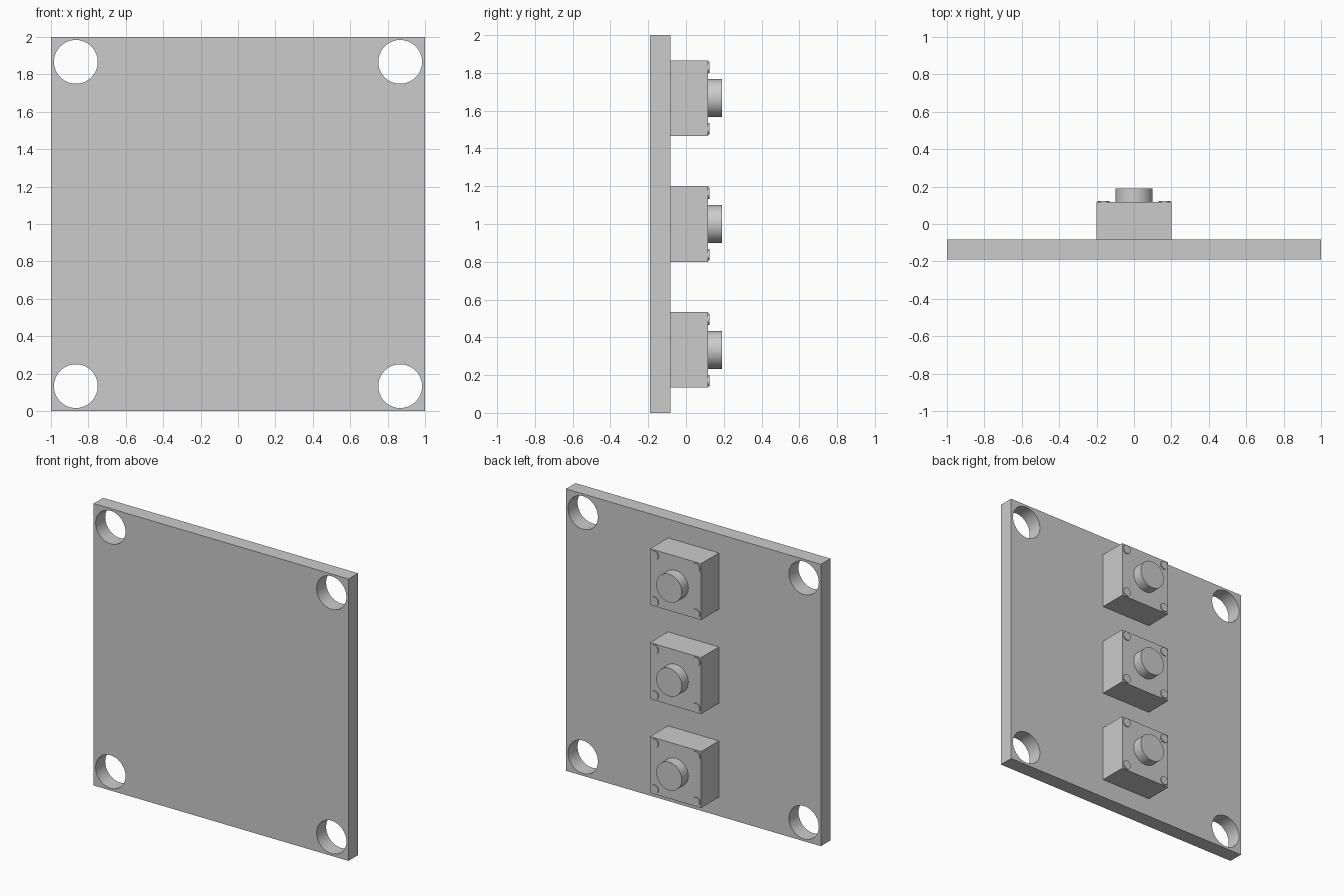
import bpy
import math

cube = bpy.data.objects.get("Cube")
if cube:
    bpy.data.objects.remove(cube, do_unlink=True)

grey = bpy.data.materials.new("plain_grey")
grey.use_nodes = True
COLOUR = (0.6, 0.6, 0.6, 1)
grey.diffuse_color = COLOUR
grey.node_tree.nodes["Principled BSDF"].inputs["Base Color"].default_value = COLOUR

# Depth levels, from the front of the board to the button tips
FRONT, BOARD, HOUSING, SCREW, TIP = -0.19, -0.083, 0.117, 0.124, 0.19


def block(name, width, z, y0, y1):
    bpy.ops.mesh.primitive_cube_add(size=1, location=(0, (y0 + y1) / 2, z))
    ob = bpy.context.object
    ob.name = name
    ob.scale = (width, y1 - y0, width)
    bpy.ops.object.transform_apply(location=False, rotation=False, scale=True)
    ob.data.materials.append(grey)
    return ob


def rod(name, radius, x, z, y0, y1, sides=48):
    bpy.ops.mesh.primitive_cylinder_add(
        vertices=sides, radius=radius, depth=y1 - y0,
        location=(x, (y0 + y1) / 2, z), rotation=(math.pi / 2, 0, 0))
    ob = bpy.context.object
    ob.name = name
    ob.data.materials.append(grey)
    bpy.ops.object.shade_smooth_by_angle(angle=math.radians(30))
    return ob


# Square board with a mounting hole in each corner
board = block("board", 2, 1, FRONT, BOARD)
for sx in (-1, 1):
    for sz in (-1, 1):
        cutter = rod("hole_cutter", 0.117, sx * 0.867, 1 + sz * 0.867, FRONT - 0.1, BOARD + 0.1, 64)
        cutter.hide_render = True
        cut = board.modifiers.new("hole", 'BOOLEAN')
        cut.operation = 'DIFFERENCE'
        cut.solver = 'EXACT'
        cut.object = cutter
        bpy.context.view_layer.objects.active = board
        bpy.ops.object.modifier_apply(modifier=cut.name)
        bpy.data.objects.remove(cutter, do_unlink=True)
bpy.ops.object.select_all(action='DESELECT')
board.select_set(True)
bpy.context.view_layer.objects.active = board
bpy.ops.object.shade_smooth_by_angle(angle=math.radians(30))

# Three push switches in a column on the back
for label, z in (("lower", 1 - 2 / 3), ("middle", 1), ("upper", 1 + 2 / 3)):
    block(label + "_switch_housing", 0.4, z, BOARD, HOUSING)
    rod(label + "_switch_button", 0.1, 0, z, HOUSING, TIP)
    for sx in (-1, 1):
        for sz in (-1, 1):
            rod(label + "_switch_rivet", 0.031, sx * 0.163, z + sz * 0.163, HOUSING, SCREW, 32)
